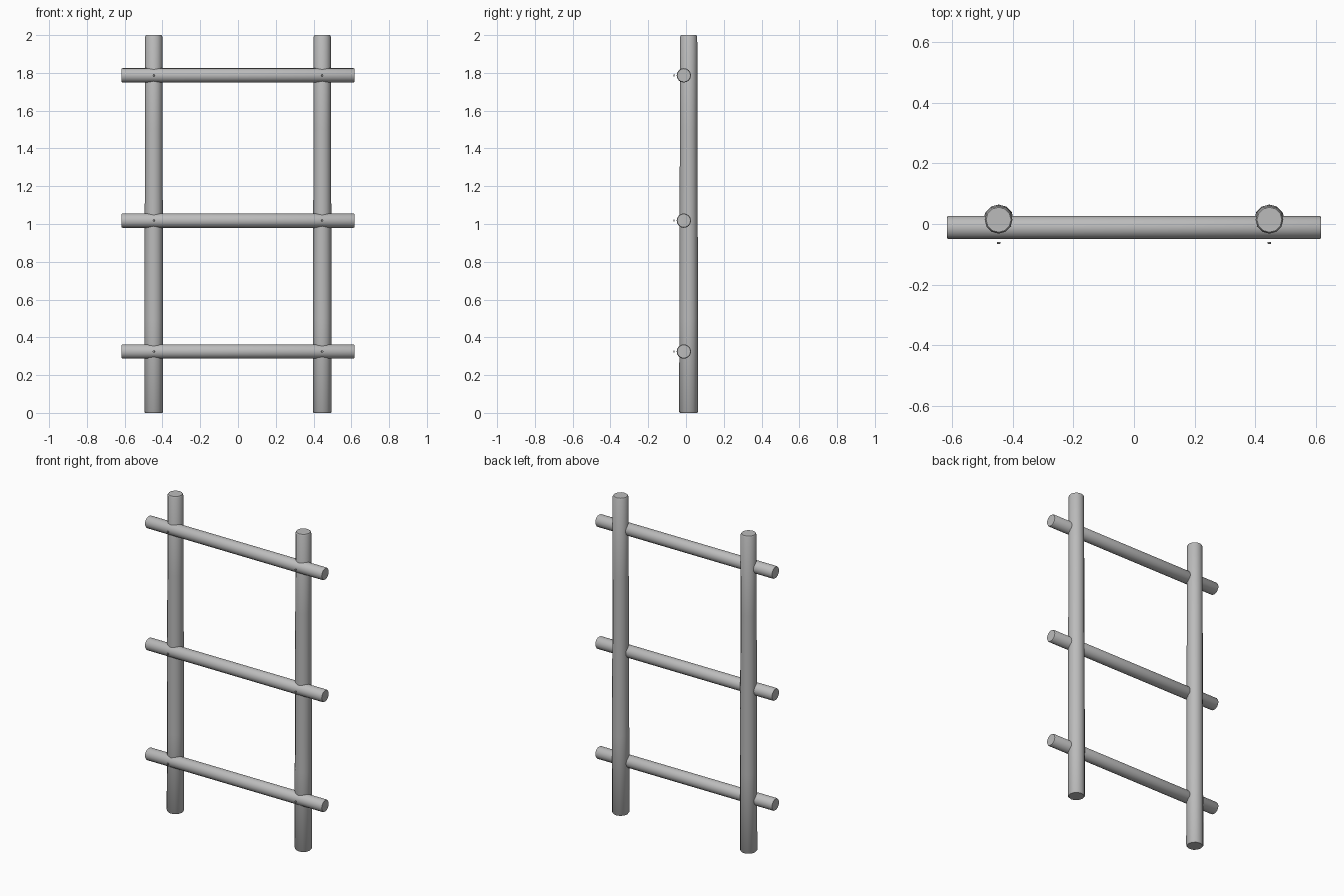
import bpy, math
from mathutils import Matrix

if "Cube" in bpy.data.objects:
    bpy.data.objects.remove(bpy.data.objects["Cube"])

wood = bpy.data.materials.new("grey_wood")
wood.diffuse_color = (0.5, 0.5, 0.5, 1)
wood.use_nodes = True
wood.node_tree.nodes["Principled BSDF"].inputs["Base Color"].default_value = wood.diffuse_color


def pole(name, rings, sides, matrix):
    """Lathe a closed pole from (radius, height) rings along local z."""
    verts, faces = [], []
    for r, h in rings:
        for i in range(sides):
            a = 2 * math.pi * i / sides + math.pi / 2
            verts.append((r * math.cos(a), r * math.sin(a), h))
    for k in range(len(rings) - 1):
        for i in range(sides):
            j = (i + 1) % sides
            faces.append((k * sides + i, k * sides + j,
                          (k + 1) * sides + j, (k + 1) * sides + i))
    faces.append(tuple(reversed(range(sides))))
    faces.append(tuple(range((len(rings) - 1) * sides, len(rings) * sides)))
    mesh = bpy.data.meshes.new(name)
    mesh.from_pydata(verts, [], faces)
    mesh.transform(matrix)
    mesh.materials.append(wood)
    ob = bpy.data.objects.new(name, mesh)
    bpy.context.collection.objects.link(ob)
    bpy.ops.object.select_all(action='DESELECT')
    ob.select_set(True)
    bpy.context.view_layer.objects.active = ob
    bpy.ops.object.shade_smooth_by_angle(angle=math.radians(40))
    return ob


POST_X = 0.446
RUNG_Z = (0.325, 1.018, 1.787)
along_x = Matrix.Rotation(math.pi / 2, 4, 'Y')
along_y = Matrix.Rotation(math.pi / 2, 4, 'X')

# Upright posts, slightly tapered, with softened ends
for side, x in (("left", -POST_X), ("right", POST_X)):
    pole(side + "_post",
         [(0.045, 0), (0.050, 0.006), (0.0495, 0.5), (0.048, 1.0),
          (0.0465, 1.5), (0.0455, 1.992), (0.041, 2.0)],
         12, Matrix.Translation((x, 0.014, 0)))

for n, z in enumerate(RUNG_Z, 1):
    # Horizontal rung set into the front of the posts
    pole(f"rung_{n}",
         [(0.035, -0.616), (0.038, -0.611), (0.038, 0.611), (0.035, 0.616)],
         16, Matrix.Translation((0, -0.0115, z)) @ along_x)
    # Small nail heads just in front of each joint
    for side, x in (("left", -POST_X), ("right", POST_X)):
        pole(f"{side}_nail_{n}",
             [(0.006, -0.003), (0.006, 0.001), (0.004, 0.003)],
             8, Matrix.Translation((x, -0.063, z)) @ along_y)
